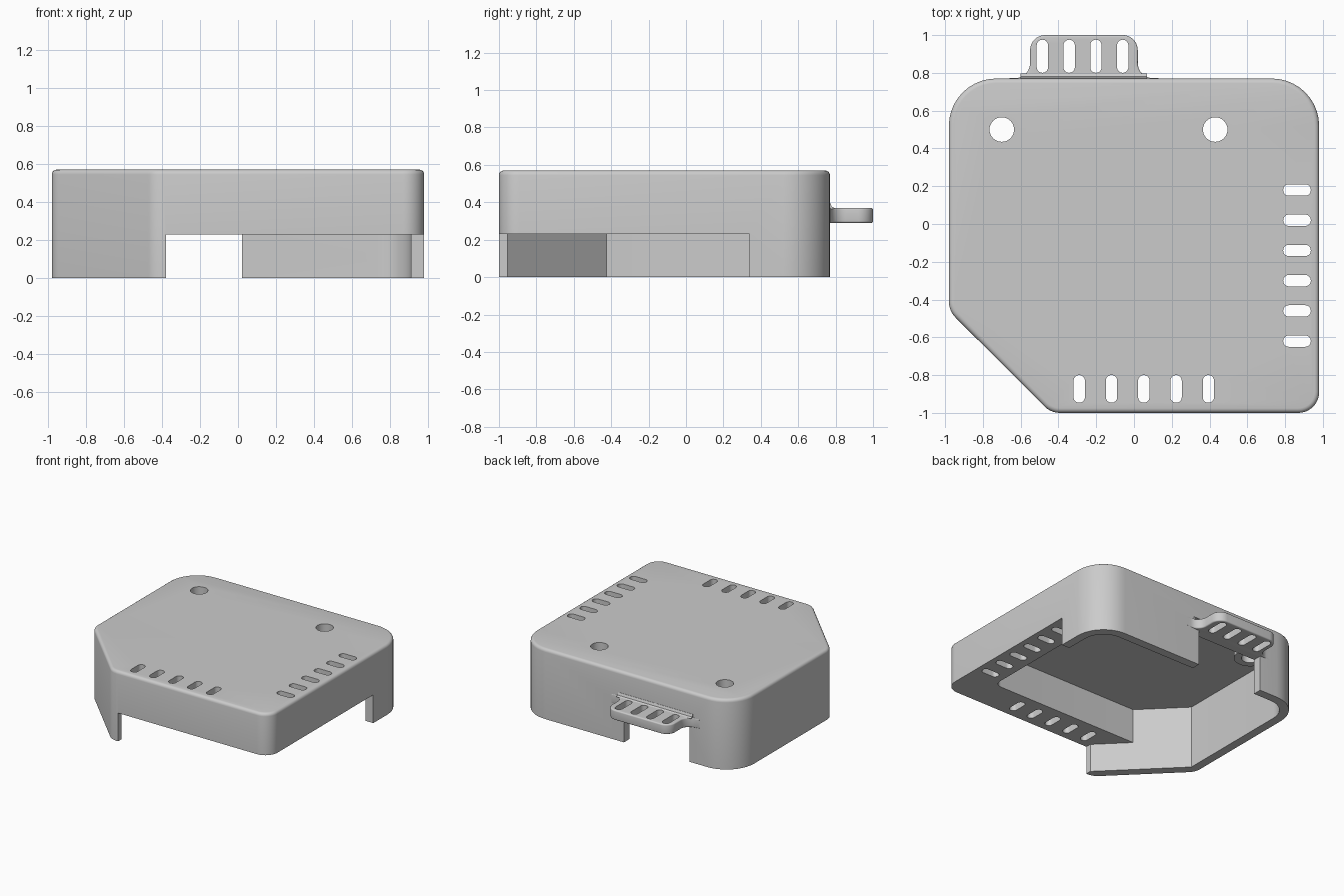
import bpy
import bmesh
import math
from mathutils import Vector

if "Cube" in bpy.data.objects:
    bpy.data.objects.remove(bpy.data.objects["Cube"], do_unlink=True)

grey = bpy.data.materials.new("plain grey")
grey.use_nodes = True
grey.diffuse_color = (0.6, 0.6, 0.6, 1)
grey.node_tree.nodes["Principled BSDF"].inputs["Base Color"].default_value = (0.6, 0.6, 0.6, 1)


def rounded(corners, segments=10):
    """Outline from (x, y, radius) corners, each replaced by an arc."""
    points = []
    for i, (x, y, r) in enumerate(corners):
        p = Vector((x, y, 0))
        if r == 0:
            points.append(p)
            continue
        a = (Vector((*corners[i - 1][:2], 0)) - p).normalized()
        b = (Vector((*corners[(i + 1) % len(corners)][:2], 0)) - p).normalized()
        half = a.angle(b) / 2
        centre = p + (a + b).normalized() * r / math.sin(half)
        start = (p + a * r / math.tan(half) - centre).normalized()
        end = (p + b * r / math.tan(half) - centre).normalized()
        points += [centre + start.slerp(end, k / segments).normalized() * r for k in range(segments + 1)]
    return points


def prism(name, outline, z0, z1, round_top=0, round_bottom=0):
    bm = bmesh.new()
    base = bm.faces.new([bm.verts.new((p[0], p[1], z0)) for p in outline])
    up = bmesh.ops.extrude_face_region(bm, geom=[base])["geom"]
    bmesh.ops.translate(bm, vec=(0, 0, z1 - z0), verts=[v for v in up if isinstance(v, bmesh.types.BMVert)])
    bmesh.ops.recalc_face_normals(bm, faces=bm.faces)
    for z, size in ((z1, round_top), (z0, round_bottom)):
        if size:
            rim = [e for e in bm.edges if all(abs(v.co.z - z) < 1e-5 for v in e.verts)]
            bmesh.ops.bevel(bm, geom=rim, offset=size, segments=4, profile=0.5, affect="EDGES")
    mesh = bpy.data.meshes.new(name)
    bm.to_mesh(mesh)
    bm.free()
    mesh.materials.append(grey)
    obj = bpy.data.objects.new(name, mesh)
    bpy.context.collection.objects.link(obj)
    return obj


def combine(target, tool, operation="DIFFERENCE"):
    tool.hide_render = True
    bpy.context.view_layer.objects.active = target
    mod = target.modifiers.new("combine", "BOOLEAN")
    mod.operation = operation
    mod.solver = "EXACT"
    mod.object = tool
    bpy.ops.object.modifier_apply(modifier=mod.name)
    bpy.data.objects.remove(tool, do_unlink=True)


def box(x0, x1, y0, y1, r=0.0):
    return [(x0, y0, r), (x1, y0, r), (x1, y1, r), (x0, y1, r)]


def circle(x, y, r, n=32):
    return [(x + r * math.cos(k * math.tau / n), y + r * math.sin(k * math.tau / n)) for k in range(n)]


def slot(target, x, y, w, h):
    r = min(w, h) / 2 * 0.98
    combine(target, prism("slot_cutter", rounded(box(x - w / 2, x + w / 2, y - h / 2, y + h / 2, r), 8), -0.2, 0.8))


# Outer shell
shell = prism("cover_shell", rounded([
    (-0.98, -0.46, 0.12), (-0.44, -1, 0.12), (0.98, -1, 0.11),
    (0.98, 0.77, 0.25), (-0.98, 0.77, 0.25)]), 0, 0.57, round_top=0.025)

# Lower void, open at the front and the right side
combine(shell, prism("lower_cutter", rounded([
    (-0.91, -0.425, 0), (-0.38, -0.955, 0), (-0.38, -1.2, 0), (1.2, -1.2, 0),
    (1.2, 0.34, 0), (0.91, 0.34, 0), (0.91, 0.7, 0.18), (-0.91, 0.7, 0.18)]), -0.1, 0.23))

# Upper cavity, leaving thick bands along the front and the right side
combine(shell, prism("upper_cutter", rounded([
    (-0.91, -0.425, 0), (-0.605, -0.73, 0), (0.73, -0.73, 0.06),
    (0.73, 0.7, 0.06), (-0.91, 0.7, 0.18)]), 0.1, 0.51))

# Back opening under the tab
combine(shell, prism("back_cutter", rounded(box(-0.57, 0.02, 0.66, 0.9)), -0.1, 0.29))

# Screw bosses and holes
for x in (-0.7, 0.43):
    combine(shell, prism("boss", circle(x, 0.5, 0.12), 0.44, 0.54), "UNION")
    combine(shell, prism("hole_cutter", circle(x, 0.5, 0.065), -0.2, 0.8))

# Cable tie slots along the front and the right side
for i in range(5):
    slot(shell, -0.29 + 0.171 * i, -0.873, 0.06, 0.146)
for i in range(6):
    slot(shell, 0.863, 0.18 - 0.16 * i, 0.146, 0.06)

# Back tab with flared root and slots
tab = prism("back_tab", rounded([
    (-0.66, 0.74, 0), (0.13, 0.74, 0), (0.13, 0.772, 0), (0.02, 0.772, 0.08), (0.02, 1, 0.08),
    (-0.55, 1, 0.08), (-0.55, 0.772, 0.08), (-0.66, 0.772, 0)]), 0.29, 0.37, 0.01, 0.01)
for i in range(4):
    slot(tab, -0.485 + 0.1417 * i, 0.888, 0.06, 0.175)

# Small fillet where the tab meets the wall
fillet = prism("tab_fillet", [(0.765, 0.36), (0.798, 0.368), (0.78, 0.376), (0.772, 0.395), (0.765, 0.395)], -0.6, 0.07)
for v in fillet.data.vertices:
    v.co = (v.co.z, v.co.x, v.co.y)

for obj in (shell, tab, fillet):
    bpy.ops.object.select_all(action="DESELECT")
    obj.select_set(True)
    bpy.context.view_layer.objects.active = obj
    bpy.ops.object.shade_smooth_by_angle(angle=math.radians(35))
